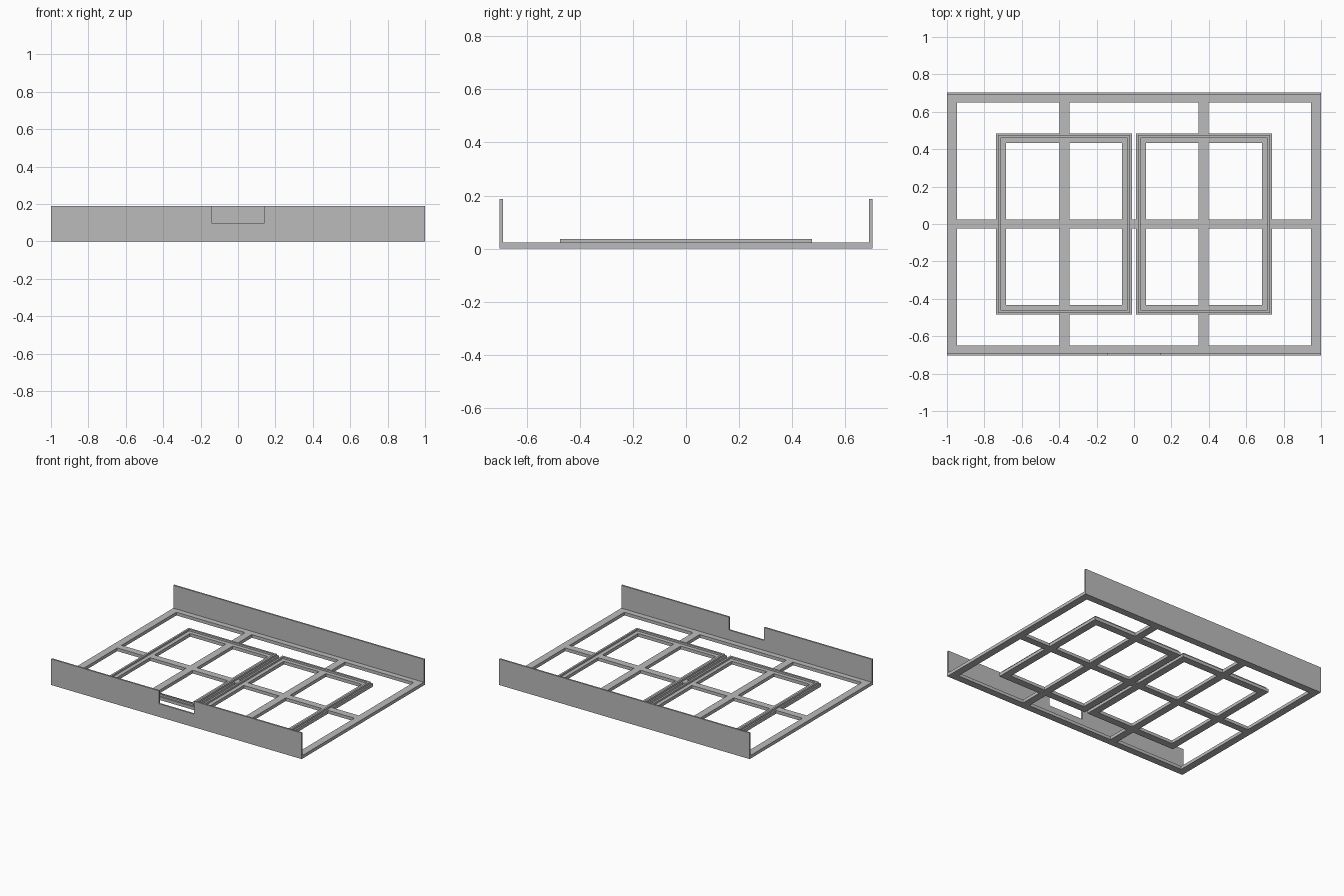
import bpy, bmesh

if "Cube" in bpy.data.objects:
    bpy.data.objects.remove(bpy.data.objects["Cube"])

grey = bpy.data.materials.new("light_grey")
grey.diffuse_color = (0.5, 0.5, 0.5, 1)
grey.use_nodes = True
grey.node_tree.nodes["Principled BSDF"].inputs["Base Color"].default_value = grey.diffuse_color


def finish(name, bm):
    bmesh.ops.recalc_face_normals(bm, faces=bm.faces)
    me = bpy.data.meshes.new(name)
    bm.to_mesh(me)
    bm.free()
    me.materials.append(grey)
    ob = bpy.data.objects.new(name, me)
    bpy.context.collection.objects.link(ob)
    return ob


def extrude(bm, vec):
    """Turn the flat faces in bm into a closed solid."""
    geo = bmesh.ops.extrude_face_region(bm, geom=bm.faces[:], use_keep_orig=True)
    bmesh.ops.translate(bm, vec=vec,
                        verts=[v for v in geo["geom"] if isinstance(v, bmesh.types.BMVert)])


def plate(name, rects, z0, z1):
    """Solid plate covering the union of rectangles (x0, x1, y0, y1)."""
    xs = sorted({r[i] for r in rects for i in (0, 1)})
    ys = sorted({r[i] for r in rects for i in (2, 3)})
    bm = bmesh.new()
    for xa, xb in zip(xs, xs[1:]):
        for ya, yb in zip(ys, ys[1:]):
            cx, cy = (xa + xb) / 2, (ya + yb) / 2
            if any(a < cx < b and c < cy < d for a, b, c, d in rects):
                bm.faces.new([bm.verts.new((x, y, z0)) for x, y in
                              ((xa, ya), (xb, ya), (xb, yb), (xa, yb))])
    bmesh.ops.remove_doubles(bm, verts=bm.verts, dist=1e-5)
    extrude(bm, (0, 0, z1 - z0))
    return finish(name, bm)


def ring(x0, x1, y0, y1, wx, wy):
    """Four bars forming a rectangular frame."""
    return [(x0, x0 + wx, y0, y1), (x1 - wx, x1, y0, y1),
            (x0, x1, y0, y0 + wy), (x0, x1, y1 - wy, y1)]


def wall(name, y, outline):
    """Upright panel 0.012 thick from an x-z outline."""
    bm = bmesh.new()
    bm.faces.new([bm.verts.new((x, y, z)) for x, z in outline])
    extrude(bm, (0, 0.012, 0))
    return finish(name, bm)


# Base grid: outer frame, cross bars and the two inner frames
T = 0.023
rects = ring(-1, 1, -0.69, 0.69, 0.053, 0.04)
rects += [(-1, 1, -0.025, 0.025)]
rects += [(s * 0.372 - 0.027, s * 0.372 + 0.027, -0.69, 0.69) for s in (-1, 1)]
for x0, x1 in ((-0.738, -0.011), (0.011, 0.738)):
    rects += ring(x0, x1, -0.485, 0.485, 0.053, 0.053)
plate("base_grid", rects, 0, T)

# Thin raised lips on the inner frames
for side, x0, x1 in (("left", -0.727, -0.022), ("right", 0.022, 0.727)):
    plate(side + "_frame_lip", ring(x0, x1, -0.475, 0.475, 0.014, 0.014), T, 0.036)

# Long walls, the front one notched in the middle of its top edge
H = 0.188
wall("back_wall", 0.69, [(-1, 0), (1, 0), (1, H), (-1, H)])
wall("front_wall", -0.702, [(-1, 0), (1, 0), (1, H), (0.14, H), (0.14, 0.095),
                            (-0.14, 0.095), (-0.14, H), (-1, H)])
